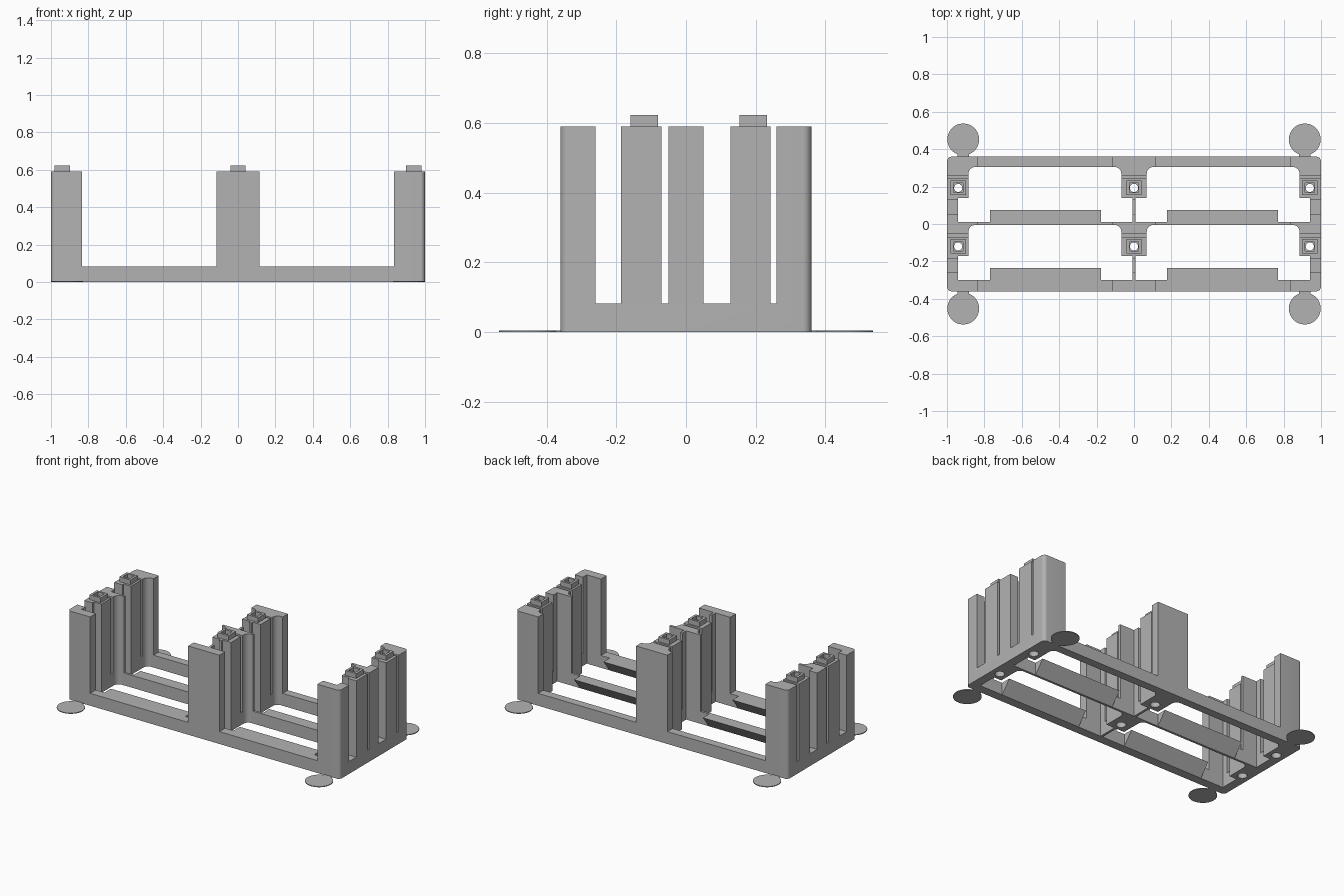
import bpy, bmesh, math
from mathutils import Matrix

cube = bpy.data.objects.get("Cube")
if cube:
    bpy.data.objects.remove(cube, do_unlink=True)

BASE, TALL, PIN = 0.082, 0.59, 0.622
BACK, INNER = 0.36, 0.305      # outer and inner faces of the back wall
FRONT_IN = -0.30
MID_BACK, MID_FRONT = 0.01, -0.005
PIN_Y = (0.193, -0.12)
PIN_X = (-0.94, 0, 0.94)
SLOTS = ((0.243, 0.26), (0.05, 0.127), (-0.07, -0.05), (-0.26, -0.186))

grey = bpy.data.materials.new("plain grey")
grey.use_nodes = True
grey.diffuse_color = (0.45, 0.45, 0.45, 1)
grey.node_tree.nodes["Principled BSDF"].inputs["Base Color"].default_value = grey.diffuse_color


def finish(name, bm):
    bmesh.ops.recalc_face_normals(bm, faces=bm.faces)
    mesh = bpy.data.meshes.new(name)
    bm.to_mesh(mesh)
    bm.free()
    mesh.materials.append(grey)
    obj = bpy.data.objects.new(name, mesh)
    bpy.context.scene.collection.objects.link(obj)
    return obj


def prism(bm, points, direction):
    face = bm.faces.new([bm.verts.new(p) for p in points])
    out = bmesh.ops.extrude_face_region(bm, geom=[face])["geom"]
    bmesh.ops.translate(bm, vec=direction,
                        verts=[v for v in out if isinstance(v, bmesh.types.BMVert)])


def box(bm, x0, x1, y0, y1, z0, z1):
    prism(bm, [(x0, y0, z0), (x1, y0, z0), (x1, y1, z0), (x0, y1, z0)], (0, 0, z1 - z0))


def cylinder(bm, x, y, r, z0, z1, sides):
    bmesh.ops.create_cone(bm, cap_ends=True, segments=sides, radius1=r, radius2=r,
                          depth=z1 - z0, matrix=Matrix.Translation((x, y, (z0 + z1) / 2)))


def fillet(block, y, r=0.036, steps=8):
    """Concave corner between a cross wall and the block in front of it."""
    return [(block + r - r * math.sin(a), y - r + r * math.cos(a))
            for a in (math.pi / 2 * i / steps for i in range(steps + 1))]


def half_plan(thin, block, wall):
    """Column outline from back to front, as distance from its spine and y."""
    return ([(wall, BACK), (wall, INNER)] + fillet(block, INNER)
            + [(block, 0.14), (thin, 0.14), (thin, MID_BACK), (wall, MID_BACK), (wall, MID_FRONT)]
            + fillet(block, MID_FRONT)
            + [(block, -0.172), (thin, -0.172), (thin, FRONT_IN), (wall, FRONT_IN), (wall, -BACK)])


def cut(obj, cutters):
    for c in cutters:
        mod = obj.modifiers.new("cut", "BOOLEAN")
        mod.operation, mod.solver, mod.object = "DIFFERENCE", "EXACT", c
    graph = bpy.context.evaluated_depsgraph_get()
    mesh = bpy.data.meshes.new_from_object(obj.evaluated_get(graph))
    obj.modifiers.clear()
    obj.data = mesh


# Cutters: wall slots, screw shafts, lower bores and square sockets
slots, shafts, bores, sockets = (bmesh.new() for _ in range(4))
for y0, y1 in SLOTS:
    box(slots, -1.2, 1.2, y0, y1, BASE, 1)
for x in PIN_X:
    for y in PIN_Y:
        cylinder(shafts, x, y, 0.022, -0.1, 1, 16)
        cylinder(bores, x, y, 0.03, -0.1, 0.3, 16)
        box(sockets, x - 0.025, x + 0.025, y - 0.025, y + 0.025, TALL + 0.005, 1)
slots, shafts, bores, sockets = cutters = [
    finish(n, b) for n, b in (("slot_cutter", slots), ("shaft_cutter", shafts),
                              ("bore_cutter", bores), ("socket_cutter", sockets))]
for c in cutters:
    c.hide_render = True

parts = []

# Centre column
half = half_plan(0.008, 0.068, 0.115)
bm = bmesh.new()
prism(bm, [(d, y, 0) for d, y in half] + [(-d, y, 0) for d, y in reversed(half)], (0, 0, TALL))
parts.append(finish("centre_column", bm))

# End columns with rounded outer corners
half = half_plan(0.06, 0.115, 0.165)
for side, s in (("left", 1), ("right", -1)):
    bm = bmesh.new()
    prism(bm, [(s * (1 - d), y, 0) for d, y in half] + [(s, -BACK, 0), (s, BACK, 0)], (0, 0, TALL))
    corners = [e for e in bm.edges
               if all(abs(v.co.x) > 0.999 and abs(v.co.y) > BACK - 0.001 for v in e.verts)
               and abs(e.verts[0].co.z - e.verts[1].co.z) > 0.1]
    bmesh.ops.bevel(bm, geom=corners, offset=0.025, segments=6, profile=0.5, affect="EDGES")
    parts.append(finish(side + "_column", bm))
for obj in parts:
    cut(obj, (slots, shafts, bores))

# Square pins on the blocks
bm = bmesh.new()
for x in PIN_X:
    for y in PIN_Y:
        box(bm, x - 0.041, x + 0.041, y - 0.039, y + 0.039, TALL, PIN)
pins = finish("pins", bm)
cut(pins, (shafts, sockets))
parts.append(pins)

# Low rails between the columns
for name, y0, y1 in (("back_rail", INNER, BACK), ("middle_rail", MID_FRONT, MID_BACK),
                     ("front_rail", -BACK, FRONT_IN)):
    bm = bmesh.new()
    for s in (-1, 1):
        x0, x1 = sorted((s * 0.115, s * 0.835))
        box(bm, x0, x1, y0, y1, 0, BASE)
    parts.append(finish(name, bm))

# Wedge ledges behind the middle and front rails
bm = bmesh.new()
for y in (MID_BACK, FRONT_IN):
    for s in (-1, 1):
        prism(bm, [(s * 0.177, y, 0), (s * 0.177, y + 0.066, BASE), (s * 0.177, y, BASE)],
              (s * 0.594, 0, 0))
parts.append(finish("ledges", bm))

# Thin round pads with tabs at the corners
bm = bmesh.new()
for sx in (-1, 1):
    for sy in (-1, 1):
        cylinder(bm, sx * 0.913, sy * 0.452, 0.085, 0, 0.005, 48)
        y0, y1 = sorted((sy * BACK, sy * 0.375))
        box(bm, sx * 0.913 - 0.03, sx * 0.913 + 0.03, y0, y1, 0, 0.004)
parts.append(finish("corner_pads", bm))

for c in cutters:
    bpy.data.objects.remove(c, do_unlink=True)

bpy.ops.object.select_all(action="DESELECT")
for obj in parts:
    obj.select_set(True)
bpy.context.view_layer.objects.active = parts[0]
bpy.ops.object.shade_smooth_by_angle(angle=math.radians(30))
